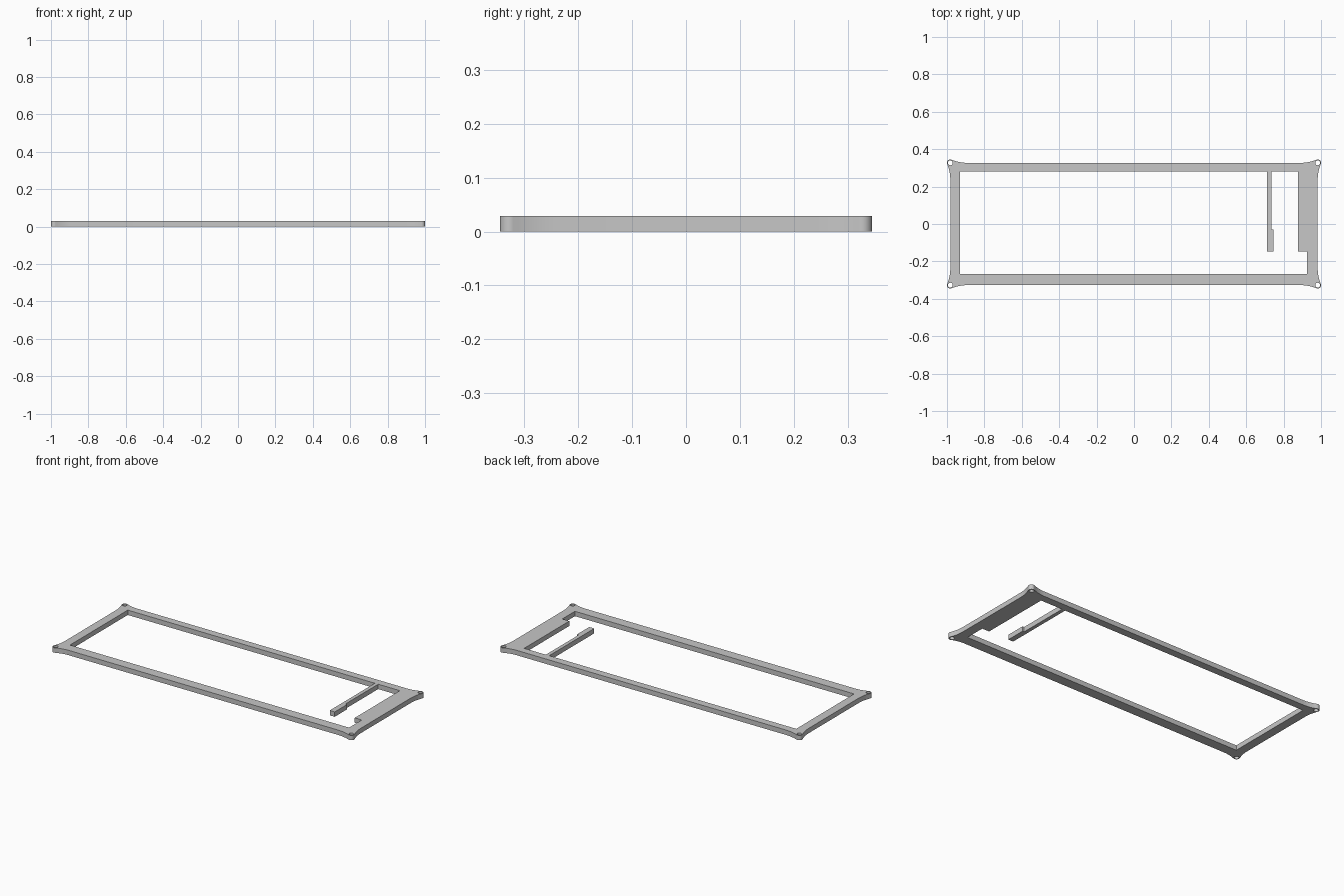
import bpy
import bmesh
from math import sin, cos, pi, atan2

cube = bpy.data.objects.get("Cube")
if cube:
    bpy.data.objects.remove(cube, do_unlink=True)

HX, HY = 0.982, 0.327      # corner boss centres, on the outer edges
HEIGHT = 0.0293
BOSS, HOLE = 0.018, 0.013
FLARE = 0.09               # length of the concave flare beside each boss

grey = bpy.data.materials.new("plain grey")
grey.use_nodes = True
colour = (0.57, 0.57, 0.57, 1)
grey.diffuse_color = colour
grey.node_tree.nodes["Principled BSDF"].inputs["Base Color"].default_value = colour


def arc(cx, cy, r, start, end, steps):
    return [(cx + r * cos(start + (end - start) * i / steps),
             cy + r * sin(start + (end - start) * i / steps))
            for i in range(steps + 1)]


def corner_profile():
    """Top right corner: flare, round boss, flare, counter-clockwise."""
    big = (FLARE ** 2 - BOSS ** 2) / (2 * BOSS)   # arc tangent to edge and boss
    t = atan2(big, FLARE)
    side = arc(big, -FLARE, big, pi, pi / 2 + t, 10)
    boss = arc(0, 0, BOSS, t - pi / 2, pi - t, 20)
    top = arc(-FLARE, big, big, -t, -pi / 2, 10)
    return side + boss[1:-1] + top


# Outer outline: one corner mirrored into all four
corner = corner_profile()
outer = []
for sx, sy in ((1, 1), (-1, 1), (-1, -1), (1, -1)):
    pts = [(sx * (HX + x), sy * (HY + y)) for x, y in corner]
    outer += pts if sx * sy > 0 else pts[::-1]

# Opening: wide plate on the left end and a stepped tongue hanging from the back
LEFT, BACK, FRONT, END = -0.93, 0.282, -0.267, -0.146
opening = [(LEFT, FRONT), (0.925, FRONT), (0.925, END), (0.878, END),
           (0.878, BACK), (0.734, BACK), (0.734, -0.03), (0.745, -0.03),
           (0.745, END), (0.712, END), (0.712, BACK), (LEFT, BACK)]

# Screw holes through the bosses
holes = [arc(sx * HX, sy * HY, HOLE, 0, 2 * pi, 24)[:-1]
         for sx in (1, -1) for sy in (1, -1)]

# Filled, extruded outline
curve = bpy.data.curves.new("frame_outline", "CURVE")
curve.dimensions = "2D"
curve.fill_mode = "BOTH"
curve.extrude = HEIGHT / 2
for loop in [outer, opening] + holes:
    spline = curve.splines.new("POLY")
    spline.points.add(len(loop) - 1)
    for p, (x, y) in zip(spline.points, loop):
        p.co = (x, y, 0, 1)
    spline.use_cyclic_u = True
helper = bpy.data.objects.new("frame_outline", curve)
bpy.context.collection.objects.link(helper)
bpy.context.view_layer.update()
mesh = bpy.data.meshes.new_from_object(
    helper.evaluated_get(bpy.context.evaluated_depsgraph_get()))
bpy.data.objects.remove(helper, do_unlink=True)

# Weld into one solid standing on the ground
bm = bmesh.new()
bm.from_mesh(mesh)
bmesh.ops.remove_doubles(bm, verts=bm.verts, dist=0.0002)
bmesh.ops.translate(bm, verts=bm.verts, vec=(0, 0, HEIGHT / 2))
bmesh.ops.recalc_face_normals(bm, faces=bm.faces)
bm.to_mesh(mesh)
bm.free()
mesh.materials.clear()
mesh.materials.append(grey)

frame = bpy.data.objects.new("mounting_frame", mesh)
bpy.context.collection.objects.link(frame)
bpy.context.view_layer.objects.active = frame
frame.select_set(True)
bpy.ops.object.shade_smooth_by_angle(angle=pi / 6)
